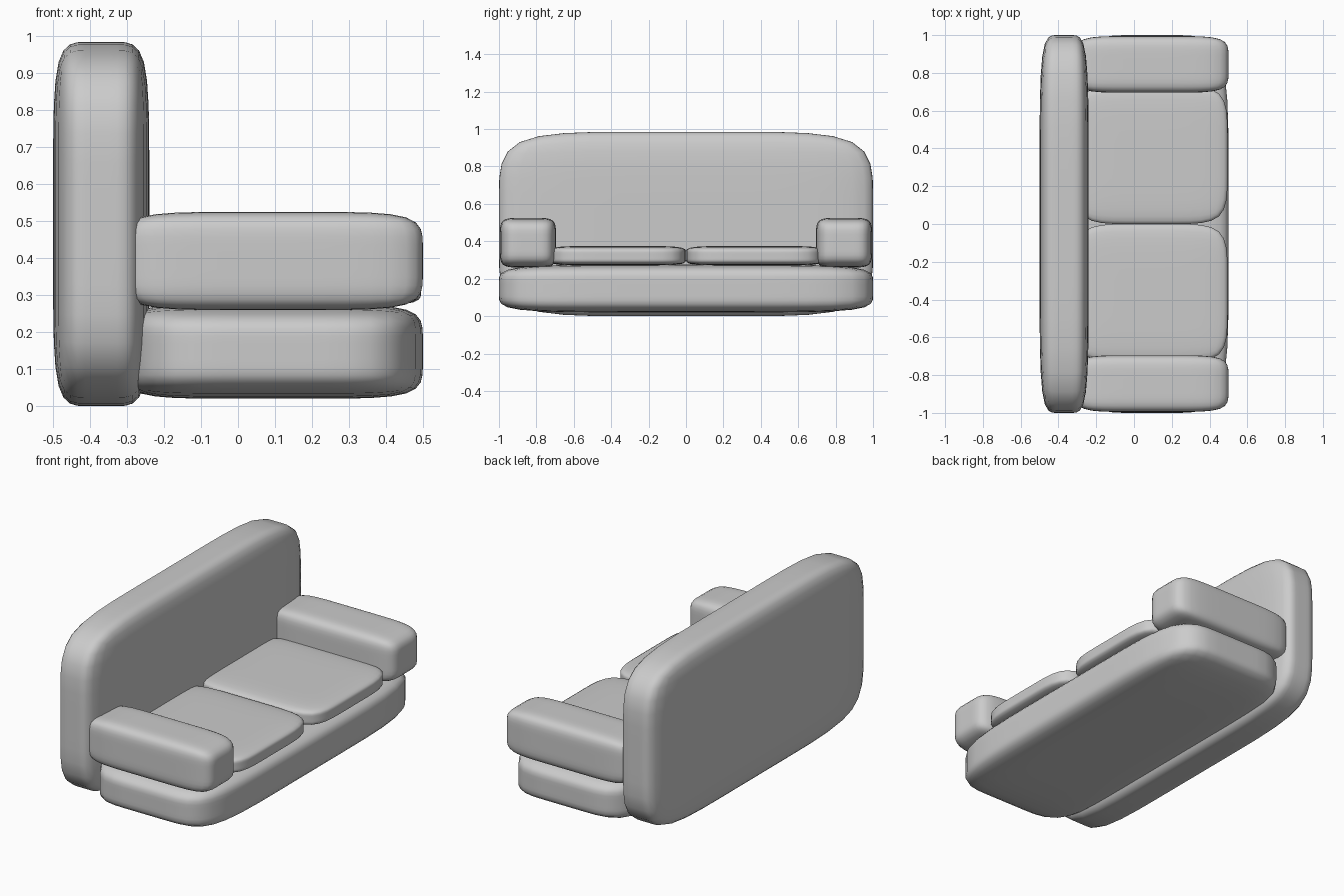
import bpy
import bmesh
from mathutils import Vector

if "Cube" in bpy.data.objects:
    bpy.data.objects.remove(bpy.data.objects["Cube"])


def cushion(name, x, y, z):
    """Soft block: a cube cut in thirds on every axis, then subdivided."""
    lo = Vector((x[0], y[0], z[0]))
    hi = Vector((x[1], y[1], z[1]))
    bm = bmesh.new()
    bmesh.ops.create_cube(bm, size=1)
    bmesh.ops.subdivide_edges(bm, edges=bm.edges[:], cuts=2, use_grid_fill=True)
    for v in bm.verts:
        v.co = Vector([lo[i] + (v.co[i] + 0.5) * (hi[i] - lo[i]) for i in range(3)])
    for f in bm.faces:
        f.smooth = True
    mesh = bpy.data.meshes.new(name)
    bm.to_mesh(mesh)
    bm.free()
    ob = bpy.data.objects.new(name, mesh)
    bpy.context.collection.objects.link(ob)
    sub = ob.modifiers.new("soften", 'SUBSURF')
    sub.levels = sub.render_levels = 2
    return ob


# tall back and low base
cushion("backrest", (-0.50, -0.24), (-1.0, 1.0), (0.0, 0.985))
cushion("base", (-0.31, 0.50), (-1.0, 1.0), (0.02, 0.275))

# paired armrests and seat cushions
for side, s in (("right", -1), ("left", 1)):
    cushion(side + "_armrest", (-0.31, 0.50), sorted((s * 0.695, s * 0.995)), (0.26, 0.525))
    cushion(side + "_seat_cushion", (-0.31, 0.495), sorted((0.0, s * 0.73)), (0.27, 0.375))
